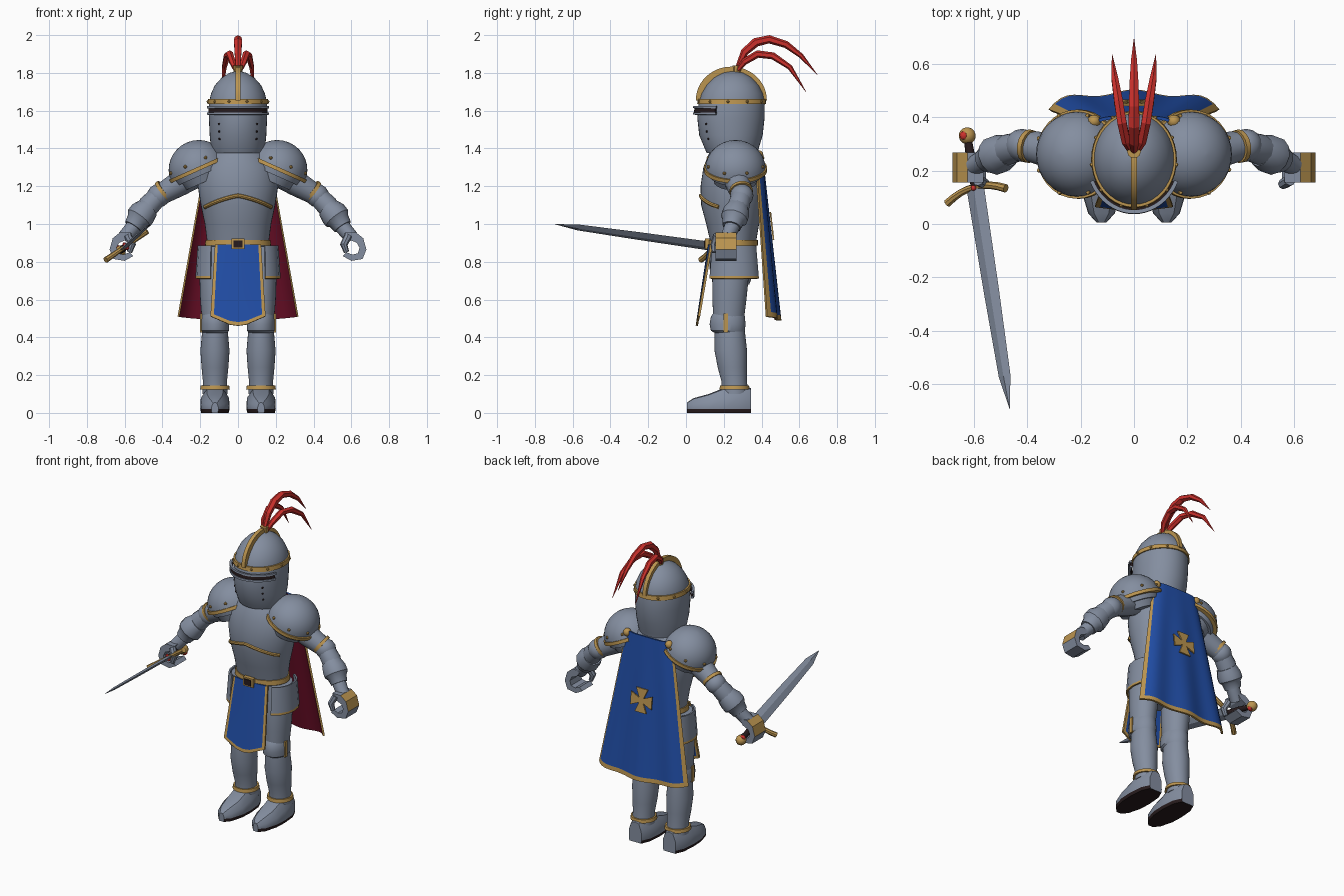
import bpy, bmesh
from math import sin, cos, pi, sqrt, radians
from mathutils import Matrix, Vector

cube = bpy.data.objects.get("Cube")
if cube:
    bpy.data.objects.remove(cube, do_unlink=True)


def material(name, r, g, b):
    m = bpy.data.materials.new(name)
    m.use_nodes = True
    m.diffuse_color = (r, g, b, 1)
    m.node_tree.nodes["Principled BSDF"].inputs["Base Color"].default_value = (r, g, b, 1)
    return m


STEEL = material("steel", .23, .27, .35)
GOLD = material("gold", .5, .3, .08)
BLUE = material("blue cloth", .015, .075, .38)
MAROON = material("maroon lining", .13, .004, .018)
RED = material("red feather", .6, .03, .025)
DARK = material("dark leather", .02, .011, .012)
smooth_parts = []
IDENTITY = Matrix()


def finish(name, bm, mats, matrix=IDENTITY, smooth=True, rule=None, recalc=True):
    bm.transform(matrix)
    if recalc:
        bmesh.ops.recalc_face_normals(bm, faces=bm.faces)
    bm.normal_update()
    if rule:
        for f in bm.faces:
            f.material_index = rule(f.calc_center_median(), f.normal)
    me = bpy.data.meshes.new(name)
    bm.to_mesh(me)
    bm.free()
    for m in mats if isinstance(mats, list) else [mats]:
        me.materials.append(m)
    ob = bpy.data.objects.new(name, me)
    bpy.context.collection.objects.link(ob)
    if smooth:
        smooth_parts.append(ob)
    return ob


def skin(name, rings, mats, **kw):
    """Bridge rings of points and cap both ends."""
    bm = bmesh.new()
    rows = [[bm.verts.new(p) for p in ring] for ring in rings]
    n = len(rows[0])
    for a, b in zip(rows, rows[1:]):
        for i in range(n):
            j = (i + 1) % n
            bm.faces.new((a[i], a[j], b[j], b[i]))
    bm.faces.new(rows[0])
    bm.faces.new(rows[-1])
    return finish(name, bm, mats, **kw)


def loft(name, profile, mats, cx=0, n=32, **kw):
    """Stack ellipses given as (z, x radius, y radius, y centre)."""
    rings = [[(cx + rx * cos(2 * pi * i / n), cy + ry * sin(2 * pi * i / n), z)
              for i in range(n)] for z, rx, ry, cy in profile]
    return skin(name, rings, mats, **kw)


def tube(name, path, mats, n=16, **kw):
    """Round sweep along points given as (x, y, z, radius)."""
    pts = [Vector(p[:3]) for p in path]
    span = pts[-1] - pts[0]
    ref = Vector([float(k == min(range(3), key=lambda c: abs(span[c]))) for k in range(3)])
    rings = []
    for k, p in enumerate(pts):
        t = pts[min(k + 1, len(pts) - 1)] - pts[max(k - 1, 0)]
        a = t.cross(ref).normalized()
        b = t.cross(a).normalized()
        r = path[k][3]
        rings.append([p + r * (a * cos(2 * pi * i / n) + b * sin(2 * pi * i / n)) for i in range(n)])
    return skin(name, rings, mats, **kw)


def prism(name, outline, half, mats, **kw):
    """Extrude an (x, z) outline along y."""
    return skin(name, [[(x, y, z) for x, z in outline] for y in (-half, half)], mats, **kw)


def ball(name, p, r, mats, n=16, **kw):
    bm = bmesh.new()
    bmesh.ops.create_uvsphere(bm, u_segments=n, v_segments=n // 2, radius=r)
    bm.transform(Matrix.Translation(p))
    return finish(name, bm, mats, **kw)


def cloth(name, point, us, vs, mats, thick, rule=None):
    """Thin sheet from point(u, v); rule(u, v) picks the material."""
    bm = bmesh.new()
    grid = [[bm.verts.new(point(u, v)) for u in us] for v in vs]
    for j in range(len(vs) - 1):
        for i in range(len(us) - 1):
            f = bm.faces.new((grid[j][i], grid[j][i + 1], grid[j + 1][i + 1], grid[j + 1][i]))
            if rule:
                f.material_index = rule((us[i] + us[i + 1]) / 2, (vs[j] + vs[j + 1]) / 2)
    ob = finish(name, bm, mats, recalc=False)
    mod = ob.modifiers.new("thickness", "SOLIDIFY")
    mod.thickness, mod.offset = thick, -1
    mod.material_offset = 2 if len(ob.data.materials) > 2 else 0
    bpy.context.view_layer.objects.active = ob
    bpy.ops.object.modifier_apply(modifier="thickness")
    return ob


def at(profile, z):
    """Interpolate a loft profile at height z."""
    for a, b in zip(profile, profile[1:]):
        if a[0] <= z <= b[0]:
            t = (z - a[0]) / (b[0] - a[0])
            return [p + (q - p) * t for p, q in zip(a[1:], b[1:])]


def on_front(profile, angle, z, off=0):
    rx, ry, cy = at(profile, z)
    return ((rx + off) * sin(angle), cy - (ry + off) * cos(angle), z)


def spread(n):
    return [2 * i / n - 1 for i in range(n + 1)]


# Helmet with brow band, crest, visor slit and breath holes
helm = [(1.375, .135, .135, .245), (1.4, .143, .143, .242), (1.47, .15, .168, .238), (1.56, .154, .178, .238),
        (1.64, .154, .175, .242), (1.69, .143, .163, .245), (1.735, .122, .138, .247),
        (1.775, .086, .1, .248), (1.8, .045, .055, .25), (1.81, .005, .005, .25)]
loft("helmet", helm, STEEL, n=40)
loft("brow_band", [(1.635, .15, .17, .242), (1.635, .161, .183, .242), (1.662, .158, .179, .242),
                   (1.662, .14, .16, .242)], GOLD, n=40)
arc = [pi * i / 24 for i in range(25)]
prism("helmet_crest", [(.24 + .188 * cos(a), 1.655 + .178 * sin(a)) for a in arc]
      + [(.24 + .155 * cos(a), 1.655 + .14 * sin(a)) for a in reversed(arc)],
      .012, GOLD, matrix=Matrix.Rotation(pi / 2, 4, "Z"))
for name, z, h, w, off, mat in (("visor_slit", 1.59, .022, 1.12, .005, DARK),
                                ("visor_brow", 1.612, .012, 1.15, .012, STEEL),
                                ("visor_sill", 1.578, .012, 1.15, .01, STEEL)):
    cloth(name, lambda u, v: on_front(helm, u * w, z + h * (1 - v), off), spread(20), [0, 1], mat, .015)
for s in (-1, 1):
    for z in (1.45, 1.49, 1.53):
        ball("breath_hole", on_front(helm, s * .72, z), .006, DARK, n=8)
    for k in range(5):
        ball("band_rivet", on_front(helm, s * (.3 + .58 * k), 1.648, .007), .008, GOLD, n=8)

# Plume
loft("plume_holder", [(1.79, .022, .022, .27), (1.84, .026, .026, .272)], GOLD, n=10)
tube("middle_feather", [(0, .27, 1.82, .012), (0, .31, 1.91, .021), (0, .37, 1.962, .024), (0, .44, 1.978, .022),
                        (0, .53, 1.95, .019), (0, .61, 1.89, .013), (0, .695, 1.79, .001)], RED, n=6, smooth=False)
for s in (-1, 1):
    tube("side_feather", [(s * .01, .27, 1.81, .011), (s * .03, .31, 1.86, .018), (s * .045, .38, 1.9, .02),
                          (s * .058, .46, 1.89, .019), (s * .073, .55, 1.83, .014),
                          (s * .082, .635, 1.7, .001)], RED, n=6, smooth=False)

# Torso, chest trim, belt and buckle
torso = [(.9, .163, .12, .25), (1.0, .176, .14, .247), (1.1, .197, .165, .245), (1.2, .213, .173, .25),
         (1.3, .2, .158, .25), (1.37, .15, .13, .25), (1.42, .1, .1, .25)]
loft("breastplate", torso, STEEL, n=40)
trim = []
for u in spread(16):
    z = 1.15 - .03 * abs(u) - .03 * u * u
    rx, ry, cy = at(torso, z)
    trim.append((.175 * u, cy - ry * sqrt(1 - (.175 * u / rx) ** 2), z, .011))
tube("chest_trim", trim, GOLD, n=8)
loft("hips", [(.68, .1, .09, .245), (.76, .16, .12, .245), (.89, .168, .123, .25)], STEEL)
loft("belt", [(.885, .15, .11, .25), (.885, .175, .132, .25), (.915, .172, .13, .25), (.915, .15, .11, .25)], GOLD)
for name, w, y, mat in (("buckle_frame", .035, .113, GOLD), ("buckle_plate", .023, .107, DARK)):
    prism(name, [(-w, -w * .8), (w, -w * .8), (w, w * .8), (-w, w * .8)], .012, mat,
          matrix=Matrix.Translation((0, y, .895)))

# Tabard and cape with gold borders and flared crosses
edges = [-1, -.88, -.6, -.3, 0, .3, .6, .88, 1]


def tabard_point(u, v):
    bottom = .46 + .05 * max(0, abs(u) - .2) / .8
    return (u * (.12 + .025 * v), .128 - .065 * v + .012 * u * u, .89 + (bottom - .89) * v)


def cape_point(u, v):
    fold = (cos(7.2 * u) - 1) * .012 * v - (.035 + .035 * v) * abs(u) ** 5
    return (u * (.165 + .155 * v), .405 + .1 * v + fold, 1.38 - .87 * v - .02 * v * (1 - u * u))


def cross(name, size, matrix):
    outline = []
    for k in range(4):
        c, s = cos(k * pi / 2), sin(k * pi / 2)
        outline += [(size * (x * c - z * s), size * (x * s + z * c)) for x, z in ((.2, .2), (.55, 1), (-.55, 1))]
    prism(name, outline, .004, GOLD, matrix=matrix, smooth=False)


cloth("tabard", tabard_point, edges, [0, .2, .4, .6, .8, .955, 1], [BLUE, GOLD], .012,
      lambda u, v: int(abs(u) > .88 or v > .955))
bpy.data.objects["tabard"].data.flip_normals()
cape_us = [-1, -.94] + [.94 * u for u in spread(24)][1:-1] + [.94, 1]
cloth("cape", cape_point, cape_us, [0, .15, .3, .45, .6, .75, .87, .97, 1], [BLUE, GOLD, MAROON, MAROON], .012,
      lambda u, v: int(abs(u) > .94 or v > .97))
cross("tabard_cross", .047, Matrix.Translation((0, .094, .695)) @ Matrix.Rotation(-.15, 4, "X"))
cross("cape_cross", .075, Matrix.Translation((0, .455, .99)) @ Matrix.Rotation(.113, 4, "X"))
for s in (-1, 1):
    ball("cape_clasp", (s * .15, .385, 1.365), .025, GOLD, n=12)

for s, side in ((-1, "right_"), (1, "left_")):
    # Shoulder: dome, gold rim, rivets and lower plates
    tilt = Matrix.Translation((s * .21, .262, 1.29)) @ Matrix.Rotation(s * .42, 4, "Y")
    dome = [(.154 * sin(a), .158 * cos(a), .16 * cos(a), 0) for a in [radians(d) for d in range(0, 90, 11)]]
    loft(side + "pauldron", dome, STEEL, n=32, matrix=tilt)
    loft(side + "pauldron_rim", [(-.008, .15, .15, 0), (-.008, .167, .168, 0), (.012, .166, .167, 0),
                                 (.012, .15, .15, 0)], GOLD, matrix=tilt)
    loft(side + "shoulder_plates", [(0, .145, .145, 0), (-.035, .138, .138, 0), (-.035, .122, .125, 0),
                                    (-.075, .108, .112, 0)], STEEL, matrix=tilt)
    for k in range(8):
        a = 2 * pi * k / 8 + .4
        ball(side + "pauldron_rivet", (.154 * cos(a), .156 * sin(a), .04), .009, GOLD, n=8, matrix=tilt)

    # Arm
    def limb(name, path, mat, n=16):
        tube(side + name, [(s * x, y, z, r) for x, y, z, r in path], mat, n)

    limb("upper_arm", [(.2, .265, 1.28, .075), (.31, .275, 1.215, .068), (.41, .295, 1.155, .055)], STEEL)
    ball(side + "elbow", (s * .42, .295, 1.15), .062, STEEL)
    limb("elbow_trim", [(.385, .29, 1.18, .062), (.4, .293, 1.168, .063)], GOLD)
    limb("forearm", [(.42, .295, 1.15, .052), (.47, .28, 1.1, .058), (.54, .25, 1.0, .042),
                     (.6, .22, .93, .038)], STEEL)
    limb("cuff", [(.475, .275, 1.085, .06), (.505, .263, 1.055, .073), (.525, .255, 1.03, .073),
                  (.535, .25, 1.015, .058), (.555, .242, .985, .05)], STEEL, 12)

    # Curled gauntlet with gold back plate
    outer = [(.565, .955), (.625, .955), (.663, .925), (.68, .865), (.66, .815), (.6, .805), (.555, .83)]
    inner = [(.575, .85), (.605, .838), (.635, .845), (.643, .875), (.63, .9), (.595, .915)]
    prism(side + "gauntlet", [(s * x, z) for x, z in outer + inner], .056, [STEEL, GOLD],
          matrix=Matrix.Translation((0, .212, 0)), smooth=False,
          rule=lambda c, n: int(abs(c.x) > .64 and c.z > .87 and n.x * s > .3))
    limb("thumb", [(.585, .165, .94, .022), (.56, .15, .89, .02), (.575, .15, .85, .014)], STEEL, 8)

    # Leg
    cx = s * .122
    loft(side + "thigh", [(.48, .068, .08, .225), (.6, .078, .09, .23), (.78, .084, .1, .238),
                          (.88, .075, .09, .245)], STEEL, cx)
    loft(side + "knee", [(.42, .062, .075, .232), (.435, .074, .09, .222), (.47, .074, .095, .22),
                         (.51, .072, .09, .222), (.53, .062, .08, .225)], STEEL, cx)
    loft(side + "greave", [(.1, .066, .07, .258), (.17, .064, .068, .255), (.24, .071, .077, .245),
                           (.33, .077, .086, .237), (.43, .068, .08, .232)], STEEL, cx)
    loft(side + "ankle_band", [(.128, .06, .06, .258), (.124, .079, .08, .257), (.145, .075, .077, .257),
                               (.145, .06, .06, .257)], GOLD, cx)
    prism(side + "knee_strap", [(-.012, -.05), (.012, -.05), (.012, .05), (-.012, .05)], .005, GOLD,
          matrix=Matrix.Translation((cx + s * .073, .21, .475)) @ Matrix.Rotation(pi / 2, 4, "Z"))
    cloth(side + "hip_plate", lambda u, v: (cx + s * (.082 + .012 * v) * cos(1.35 * u),
                                           .255 - s * (.11 + .015 * v) * -sin(1.35 * u),
                                           .885 - .175 * v), edges, [0, .5, .92, 1], [STEEL, GOLD], .01,
          lambda u, v: int(v > .92))
    if s > 0:
        bpy.data.objects[side + "hip_plate"].data.flip_normals()
    else:
        bpy.data.objects[side + "hip_plate"].data.flip_normals()

    # Pointed shoe with dark sole
    rings = []
    for y, w, h in ((.005, .018, .055), (.04, .05, .078), (.12, .074, .1), (.2, .078, .132),
                    (.29, .07, .145), (.345, .045, .13)):
        half = [(w * .93, 0), (w, .02), (w * .96, h * .6), (w * .55, h * .95)]
        rings.append([(cx + x, y, z) for x, z in half + [(0, h)] + [(-x, z) for x, z in reversed(half)]])
    skin(side + "shoe", rings, [STEEL, DARK], rule=lambda c, n: int(c.z < .018 and abs(n.y) < .9))

# Sword held in the right hand
hilt = Vector((-.595, .135, .882))
along = (Vector((-.465, -.7, 1.0)) - hilt).normalized()
across = Vector((.215, .065, .15))
across = (across - along * across.dot(along)).normalized()
frame = Matrix((across, along.cross(across), along)).transposed().to_4x4()
frame.translation = hilt
skin("sword_blade", [[(w, 0, z), (0, t, z), (-w, 0, z), (0, -t, z)] for z, w, t in
                     ((0, .04, .011), (.4, .035, .01), (.72, .027, .008), (.846, .001, .001))],
     STEEL, matrix=frame, smooth=False)
tube("sword_guard", [(.137 * u, 0, .035 * u * u - .005, .012 + .004 * abs(u)) for u in spread(8)],
     GOLD, n=8, matrix=frame)
loft("sword_grip", [(-.18, .015, .015, 0), (-.09, .019, .019, 0), (0, .016, .016, 0)], DARK, n=12, matrix=frame)
ball("sword_pommel", (0, 0, -.2), .032, GOLD, matrix=frame)
for t in (-1, 1):
    ball("pommel_gem", (0, t * .022, -.2), .017, RED, n=10, matrix=frame)
    ball("guard_gem", (0, t * .012, 0), .011, RED, n=10, matrix=frame)

# Smooth shading with sharp edges kept
bpy.ops.object.select_all(action="DESELECT")
for ob in smooth_parts:
    ob.select_set(True)
bpy.context.view_layer.objects.active = smooth_parts[0]
bpy.ops.object.shade_smooth_by_angle(angle=radians(35))
